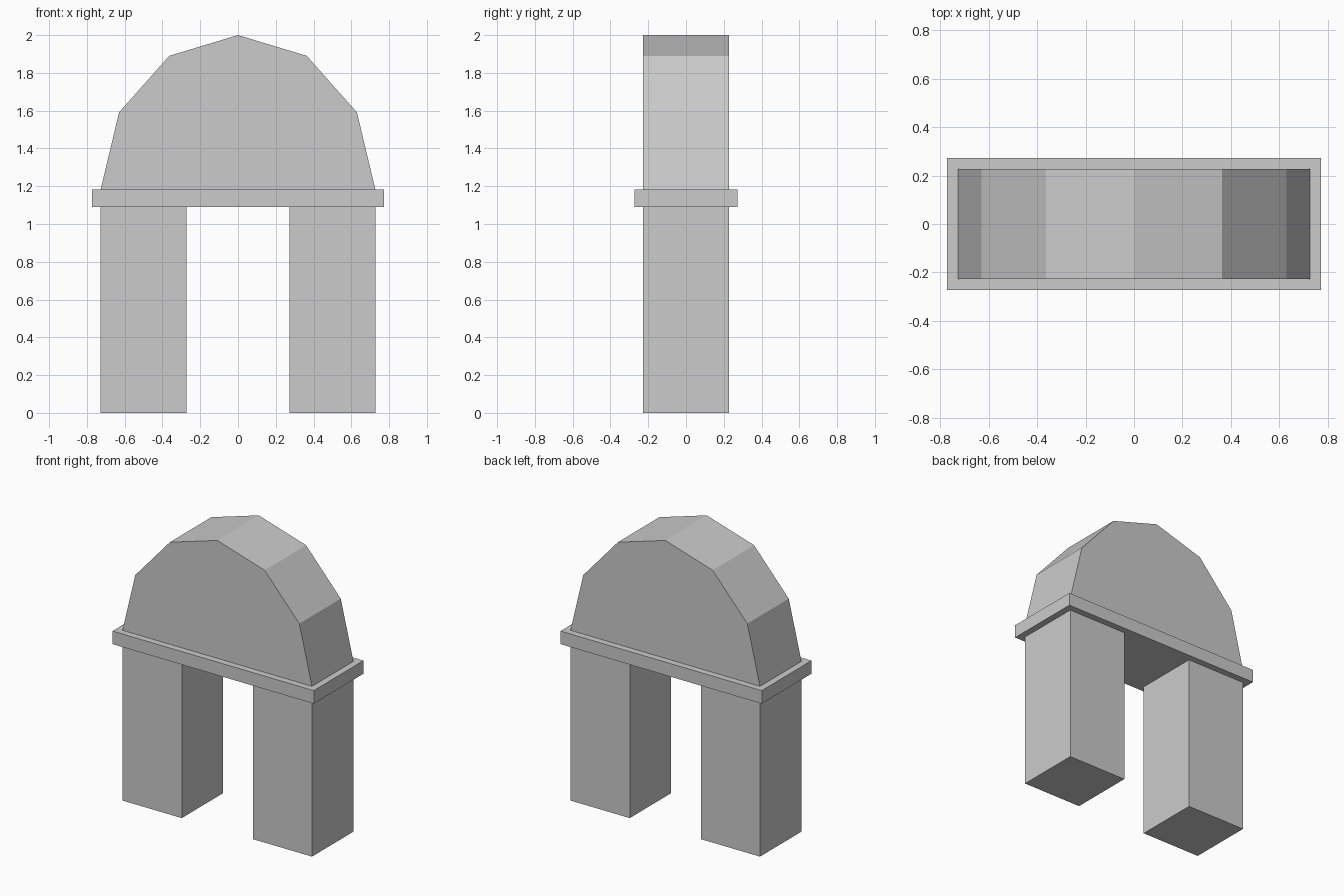
import bpy, bmesh
from math import sin, cos, pi

if "Cube" in bpy.data.objects:
    bpy.data.objects.remove(bpy.data.objects["Cube"])

U = 1 / 11          # base unit of the model
HALF = 8 * U        # half width of the arch
DEPTH = 5 * U       # depth of pillars and arch head
LEG_TOP = 12 * U
SLAB_TOP = 13 * U


def prism(name, profile, depth):
    """Extrude a closed x-z profile along y, centred on y = 0."""
    bm = bmesh.new()
    face = bm.faces.new([bm.verts.new((x, -depth / 2, z)) for x, z in profile])
    ext = bmesh.ops.extrude_face_region(bm, geom=[face])
    moved = [g for g in ext["geom"] if isinstance(g, bmesh.types.BMVert)]
    bmesh.ops.translate(bm, verts=moved, vec=(0, depth, 0))
    bmesh.ops.recalc_face_normals(bm, faces=bm.faces)
    mesh = bpy.data.meshes.new(name)
    bm.to_mesh(mesh)
    bm.free()
    obj = bpy.data.objects.new(name, mesh)
    bpy.context.collection.objects.link(obj)
    return obj


def rect(x0, x1, z0, z1):
    return [(x0, z0), (x1, z0), (x1, z1), (x0, z1)]


# Two square pillars
prism("left_pillar", rect(-HALF, -3 * U, 0, LEG_TOP), DEPTH)
prism("right_pillar", rect(3 * U, HALF, 0, LEG_TOP), DEPTH)

# Overhanging slab across the pillars
prism("slab", rect(-8.5 * U, 8.5 * U, LEG_TOP, SLAB_TOP), 6 * U)

# Six-sided half-round head
head = [(HALF * cos(i * pi / 6), SLAB_TOP + 9 * U * sin(i * pi / 6)) for i in range(7)]
prism("arch_head", head, DEPTH)
